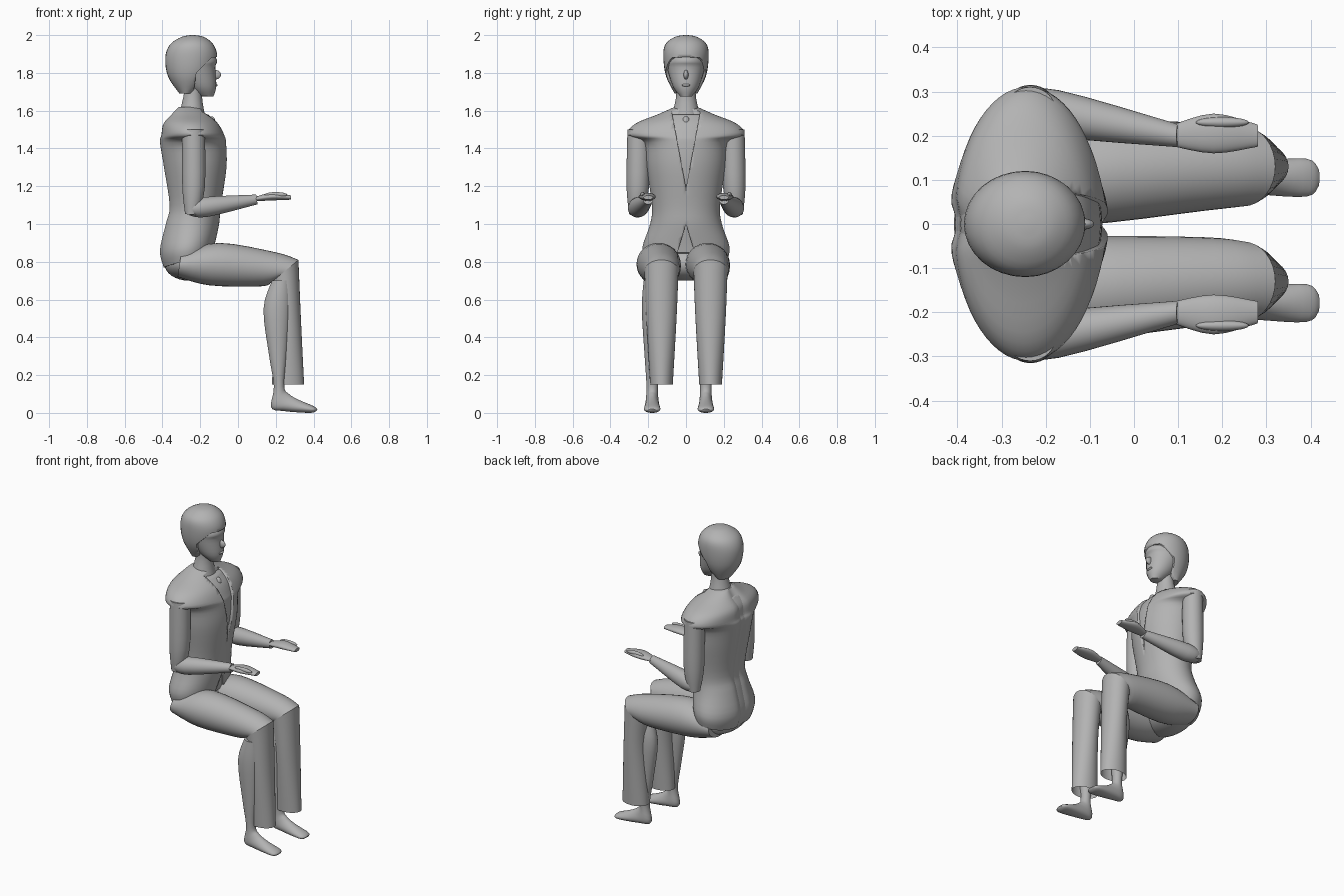
import bpy
import bmesh
import math
from mathutils import Matrix, Vector

cube = bpy.data.objects.get("Cube")
if cube:
    bpy.data.objects.remove(cube)

grey = bpy.data.materials.new("plain grey")
grey.use_nodes = True
tone = (.45, .45, .45, 1)
grey.diffuse_color = tone
grey.node_tree.nodes["Principled BSDF"].inputs["Base Color"].default_value = tone


def finish(name, bm):
    """Turn a bmesh into a smooth-shaded object."""
    bmesh.ops.recalc_face_normals(bm, faces=bm.faces)
    mesh = bpy.data.meshes.new(name)
    bm.to_mesh(mesh)
    bm.free()
    mesh.materials.append(grey)
    obj = bpy.data.objects.new(name, mesh)
    bpy.context.collection.objects.link(obj)
    bpy.ops.object.select_all(action="DESELECT")
    obj.select_set(True)
    bpy.context.view_layer.objects.active = obj
    bpy.ops.object.shade_smooth_by_angle(angle=math.radians(50))
    return obj


def blend(before, start, end, after, t):
    """Smooth curve from start to end that respects its neighbours."""
    leave, arrive = (end - before) / 2, (after - start) / 2
    gap = end - start
    return start + leave * t + (gap * 3 - leave * 2 - arrive) * t ** 2 + (leave + arrive - gap * 2) * t ** 3


def refine(sections, steps):
    """Add in-between sections along a smooth curve."""
    rows = [Vector(section) for section in sections]
    padded = rows[:1] + rows + rows[-1:]
    smooth = []
    for window in zip(padded, padded[1:], padded[2:], padded[3:]):
        smooth += [blend(*window, step / steps) for step in range(steps)]
    return smooth + rows[-1:]


def loft(name, sections, steps=4, sides=32, open_end=False, shape=None):
    """Skin over oval sections: front x, z, back x, z, middle y, half width."""
    bm = bmesh.new()
    loops = []
    for front_x, front_z, back_x, back_z, middle, half in refine(sections, steps):
        front = Vector((front_x, middle, front_z))
        back = Vector((back_x, middle, back_z))
        loop = []
        for side in range(sides):
            angle = math.tau * side / sides
            point = (front + back) / 2 + (front - back) / 2 * math.cos(angle)
            point.y += half * math.sin(angle)
            if shape:
                shape(point)
            loop.append(bm.verts.new(point))
        loops.append(loop)
    for lower, upper in zip(loops, loops[1:]):
        for side in range(sides):
            bm.faces.new((lower[side - 1], lower[side], upper[side], upper[side - 1]))
    bm.faces.new(loops[0])
    if not open_end:
        bm.faces.new(loops[-1])
    return finish(name, bm)


def level(height, back, front, half, middle=0):
    """Horizontal oval section."""
    return (front, height, back, height, middle, half)


def limb(name, path, flatness=1):
    """Round limb through points given as x, y, z and radius."""
    points = [Vector(point[:3]) for point in path]
    sections = []
    for index, (point, (*_, radius)) in enumerate(zip(points, path)):
        along = points[min(index + 1, len(points) - 1)] - points[max(index - 1, 0)]
        across = Vector((-along.z, 0, along.x)).normalized() * radius * flatness
        front, back = point + across, point - across
        sections.append((front.x, front.z, back.x, back.z, point.y, radius))
    return loft(name, sections)


def ball(name, centre, radii):
    bm = bmesh.new()
    bmesh.ops.create_uvsphere(bm, u_segments=32, v_segments=16, radius=1)
    bm.transform(Matrix.Translation(centre) @ Matrix.Diagonal((*radii, 1)))
    return finish(name, bm)


def prism(name, outline, push):
    """Extrude a flat outline along a vector."""
    bm = bmesh.new()
    face = bm.faces.new([bm.verts.new(point) for point in outline])
    extruded = bmesh.ops.extrude_face_region(bm, geom=[face], use_keep_orig=True)
    moved = [item for item in extruded["geom"] if isinstance(item, bmesh.types.BMVert)]
    bmesh.ops.translate(bm, verts=moved, vec=push)
    return finish(name, bm)


def carve(obj, cutter):
    """Cut one object out of another and discard the cutter."""
    bpy.context.view_layer.objects.active = obj
    mod = obj.modifiers.new("cut", "BOOLEAN")
    mod.operation = "DIFFERENCE"
    mod.solver = "EXACT"
    mod.object = cutter
    bpy.ops.object.modifier_apply(modifier=mod.name)
    bpy.data.objects.remove(cutter)


def spine_crease(point):
    if point.x < -.28:
        point.x += .02 * math.exp(-(point.y / .035) ** 2)


# Jacket: slanted hem, waist, chest, overhanging shoulders, collar
torso = [
    (-.13, .85, -.4, .77, 0, .22),
    (-.12, .9, -.42, .86, 0, .23),
    level(1, -.39, -.1, .19),
    level(1.1, -.37, -.09, .18),
    level(1.3, -.4, -.06, .21),
    level(1.43, -.42, -.06, .23),
    level(1.47, -.41, -.07, .31),
    level(1.53, -.4, -.1, .27),
    level(1.58, -.36, -.15, .15),
    level(1.62, -.33, -.2, .06),
]
jacket = loft("jacket", torso, sides=64, shape=spine_crease)

# Lapel opening above the button and tail opening below it
for apex, base, half in ((1.19, 1.62, .08), (1, .8, .06)):
    corners = [(-.19, 0, apex), (-.19, half, base), (-.19, -half, base)]
    carve(jacket, prism("opening_cutter", corners, (.3, 0, 0)))

# Shirt body just inside the jacket
shirt = []
for front_x, front_z, back_x, back_z, middle, half in torso[:-1]:
    inset = (front_x - back_x) * .04
    shirt.append((front_x - inset, front_z, back_x + inset, back_z, middle, min(half * .9, .2)))
loft("shirt", shirt)
ball("tie_knot", (-.14, 0, 1.54), (.02, .02, .03))

# Seat of the trousers
ball("pelvis", (-.26, 0, .79), (.13, .2, .09))

# Neck and head
loft("neck", [
    level(1.55, -.32, -.17, .08),
    level(1.67, -.29, -.19, .053),
    level(1.75, -.28, -.18, .053),
])
loft("face", [
    level(1.675, -.2, -.13, .03),
    level(1.73, -.27, -.115, .07),
    level(1.83, -.34, -.12, .1),
    level(1.87, -.35, -.112, .1),
    level(1.96, -.3, -.16, .07),
])
hair = loft("hair", [
    level(1.69, -.31, -.24, .06),
    level(1.78, -.37, -.14, .105),
    level(1.88, -.385, -.11, .12),
    level(1.95, -.36, -.13, .11),
    level(1.99, -.3, -.18, .06),
    level(2, -.25, -.23, .01),
])
hairline = [(-.25, 1.6), (-.22, 1.8), (-.14, 1.88), (0, 1.9), (0, 1.6)]
carve(hair, prism("hairline_cutter", [(x, -.2, z) for x, z in hairline], (0, .4, 0)))
ball("nose", (-.12, 0, 1.79), (.03, .013, .025))
ball("lips", (-.12, 0, 1.735), (.012, .022, .008))

for side, sign in (("left", 1), ("right", -1)):
    # Arms bent at the elbow, with flat hands
    limb(side + "_upper_arm", [
        (-.235, sign * .25, 1.5, .06),
        (-.235, sign * .255, 1.2, .06),
        (-.245, sign * .265, 1.05, .035),
    ])
    limb(side + "_forearm", [
        (-.26, sign * .265, 1.08, .035),
        (-.17, sign * .25, 1.09, .053),
        (.1, sign * .2, 1.13, .026),
    ])
    limb(side + "_hand", [
        (.08, sign * .2, 1.13, .022),
        (.18, sign * .205, 1.145, .045),
        (.28, sign * .2, 1.14, .025),
    ], flatness=.45)
    ball(side + "_thumb", (.2, sign * .23, 1.155), (.06, .012, .014))

    # Trouser leg: thigh, mitred knee and open hem
    leg = sign * .13
    hip = leg - .015
    knee = (.32, .81, .175, .69, leg, .09)
    loft(side + "_trouser_thigh", [
        (-.3, .85, -.32, .72, hip, .1),
        (-.1, .9, -.15, .675, hip, .117),
        (.2, .85, .12, .67, leg, .1),
        knee,
    ])
    loft(side + "_trouser_shin", [
        knee,
        level(.5, .19, .333, .08, leg),
        level(.15, .18, .35, .06, leg),
    ], open_end=True)

    # Bare calf running into the foot
    ankle = sign * .142 - .037
    loft(side + "_calf_and_foot", [
        level(.7, .18, .28, .045, ankle),
        level(.55, .135, .28, .055, ankle),
        level(.3, .165, .26, .04, ankle),
        level(.14, .19, .245, .03, ankle),
        (.27, .1, .175, .03, ankle, .034),
        (.32, .07, .24, .01, ankle, .038),
        (.4, .036, .38, 0, ankle, .043),
        (.42, .02, .415, .01, ankle, .02),
    ])
